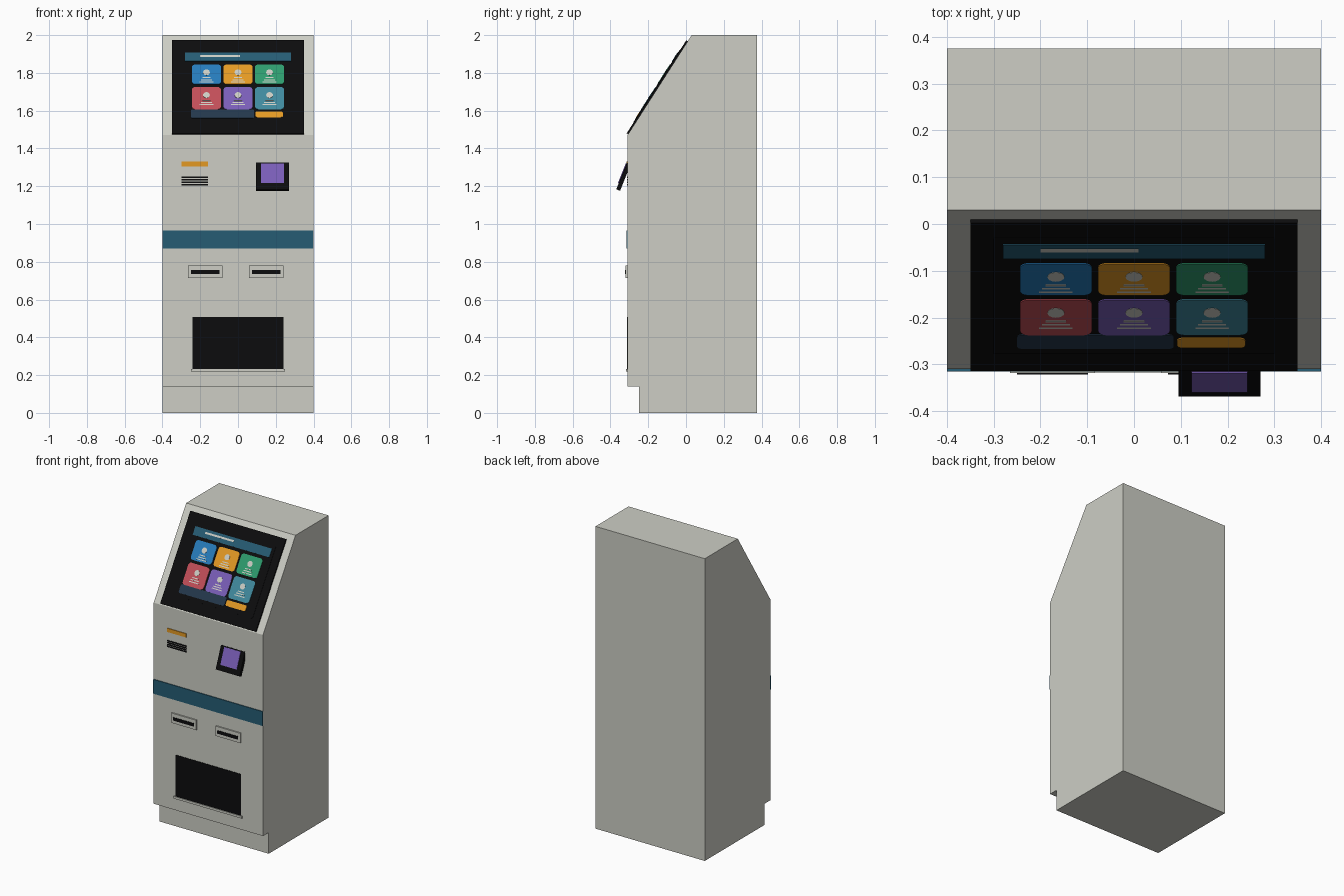
import bpy, bmesh, math
from mathutils import Matrix, Vector

if "Cube" in bpy.data.objects:
    bpy.data.objects.remove(bpy.data.objects["Cube"])


def material(name, rgb):
    m = bpy.data.materials.new(name)
    lin = [((c / 255 + 0.055) / 1.055) ** 2.4 if c > 10 else c / 255 / 12.92 for c in rgb]
    m.diffuse_color = (*lin, 1)
    m.use_nodes = True
    m.node_tree.nodes["Principled BSDF"].inputs["Base Color"].default_value = m.diffuse_color
    return m


GREY = material("warm_grey", (205, 206, 197))
BLACK = material("black", (12, 12, 13))
TEAL = material("dark_teal", (38, 92, 116))
NAVY = material("navy", (36, 56, 76))
BLUE = material("blue", (38, 124, 188))
ORANGE = material("orange", (228, 154, 36))
GREEN = material("green", (46, 156, 110))
RED = material("red", (194, 78, 88))
PURPLE = material("purple", (122, 94, 184))
CYAN = material("light_teal", (64, 138, 158))


def frame(origin, a, b):
    """Matrix whose local x, y are a, b and whose local z is the outward normal."""
    a, b = Vector(a).normalized(), Vector(b).normalized()
    m = Matrix((a, b, a.cross(b))).transposed().to_4x4()
    m.translation = origin
    return m


def prism(name, pts, h0, h1, mtx, mat):
    """Extrude a 2D outline from height h0 to h1 in the given frame."""
    bm = bmesh.new()
    f = bm.faces.new([bm.verts.new((x, y, h0)) for x, y in pts])
    ret = bmesh.ops.extrude_face_region(bm, geom=[f])
    up = [v for v in ret["geom"] if isinstance(v, bmesh.types.BMVert)]
    bmesh.ops.translate(bm, verts=up, vec=(0, 0, h1 - h0))
    bmesh.ops.recalc_face_normals(bm, faces=bm.faces)
    me = bpy.data.meshes.new(name)
    bm.to_mesh(me)
    bm.free()
    me.materials.append(mat)
    ob = bpy.data.objects.new(name, me)
    ob.matrix_world = mtx
    bpy.context.collection.objects.link(ob)
    return ob


def rect(x0, x1, y0, y1, r=0):
    if not r:
        return [(x0, y0), (x1, y0), (x1, y1), (x0, y1)]
    pts = []
    for cx, cy, start in ((x1 - r, y1 - r, 0), (x0 + r, y1 - r, 90),
                          (x0 + r, y0 + r, 180), (x1 - r, y0 + r, 270)):
        for k in range(5):
            t = math.radians(start + 22.5 * k)
            pts.append((cx + r * math.cos(t), cy + r * math.sin(t)))
    return pts


SIDE = frame((0, 0, 0), (0, 1, 0), (0, 0, 1))
FRONT = frame((0, -0.31, 0), (1, 0, 0), (0, 0, 1))
SLOPE = frame((0, -0.31, 1.47), (1, 0, 0), (0, 0.34, 0.53))
SIN, COS = 0.53 / math.hypot(0.34, 0.53), 0.34 / math.hypot(0.34, 0.53)

# cabinet with sloped head and recessed plinth
prism("cabinet", [(-0.25, 0), (0.375, 0), (0.375, 2), (0.03, 2), (-0.31, 1.47),
                  (-0.31, 0.14), (-0.25, 0.14)], -0.4, 0.4, SIDE, GREY)


# everything on the sloped screen is given by its world height
def on_screen(name, x0, x1, z0, z1, h0, h1, mat, r=0):
    u0, u1 = ((z - 1.47 - COS * h1) / SIN for z in (z0, z1))
    return prism(name, rect(x0, x1, u0, u1, r), h0, h1, SLOPE, mat)


on_screen("screen_bezel", -0.35, 0.35, 1.48, 1.973, -0.002, 0.009, BLACK)
on_screen("screen_glass", -0.30, 0.30, 1.54, 1.925, 0.008, 0.011, BLACK)
on_screen("header_bar", -0.28, 0.28, 1.862, 1.908, 0.010, 0.0135, TEAL)
on_screen("header_line", -0.20, 0.01, 1.885, 1.895, 0.013, 0.0145, GREY)
on_screen("footer_bar", -0.25, 0.085, 1.56, 1.607, 0.010, 0.0125, NAVY, 0.01)
on_screen("footer_button", 0.092, 0.238, 1.565, 1.596, 0.010, 0.0135, ORANGE, 0.01)

# menu tiles with a round icon and short bars
rows = ((1.74, 1.845, (BLUE, ORANGE, GREEN)), (1.607, 1.725, (RED, PURPLE, CYAN)))
for z0, z1, mats in rows:
    for cx, mat in zip((-0.167, 0, 0.167), mats):
        on_screen("menu_tile", cx - 0.077, cx + 0.077, z0, z1, 0.010, 0.0135, mat, 0.018)
        zi = z1 - 0.042
        on_screen("tile_icon", cx - 0.018, cx + 0.018, zi - 0.0155, zi + 0.0155,
                  0.013, 0.0145, GREY, 0.0179)
        for k, w in enumerate((0.022, 0.03, 0.036)):
            zb = zi - 0.028 - 0.0115 * k
            on_screen("tile_bar", cx - w, cx + w, zb - 0.0025, zb + 0.0025, 0.013, 0.0145, GREY)

# indicator strip and speaker grille
prism("indicator_strip", rect(-0.30, -0.16, 1.305, 1.33), -0.002, 0.004, FRONT, ORANGE)
for k in range(4):
    z = 1.205 + 0.0125 * k
    prism("grille_slat", rect(-0.30, -0.16, z, z + 0.008), -0.002, 0.003, FRONT, BLACK)

# tilted scanner pad
PAD = frame((0.1825, -0.313, 1.325), (1, 0, 0), (0, 0.055, 0.138))
prism("scanner_pad", rect(-0.0875, 0.0875, -0.152, 0), -0.022, 0, PAD, BLACK)
prism("scanner_window", rect(-0.06, 0.06, -0.117, -0.006), -0.001, 0.004, PAD, PURPLE)

# accent band
prism("accent_band", rect(-0.4, 0.4, 0.87, 0.965), -0.002, 0.005, FRONT, TEAL)

# card and receipt slots
for x0, x1 in ((-0.265, -0.083), (0.058, 0.24)):
    prism("slot_surround", rect(x0, x1, 0.715, 0.78), -0.002, 0.009, FRONT, GREY)
    prism("slot_opening", rect(x0 + 0.015, x1 - 0.015, 0.735, 0.756), 0.008, 0.012, FRONT, BLACK)

# collection opening with a thin lip
prism("collection_opening", rect(-0.24, 0.24, 0.232, 0.507), -0.002, 0.003, FRONT, BLACK)
prism("collection_lip", rect(-0.25, 0.25, 0.218, 0.233), -0.002, 0.008, FRONT, GREY)
